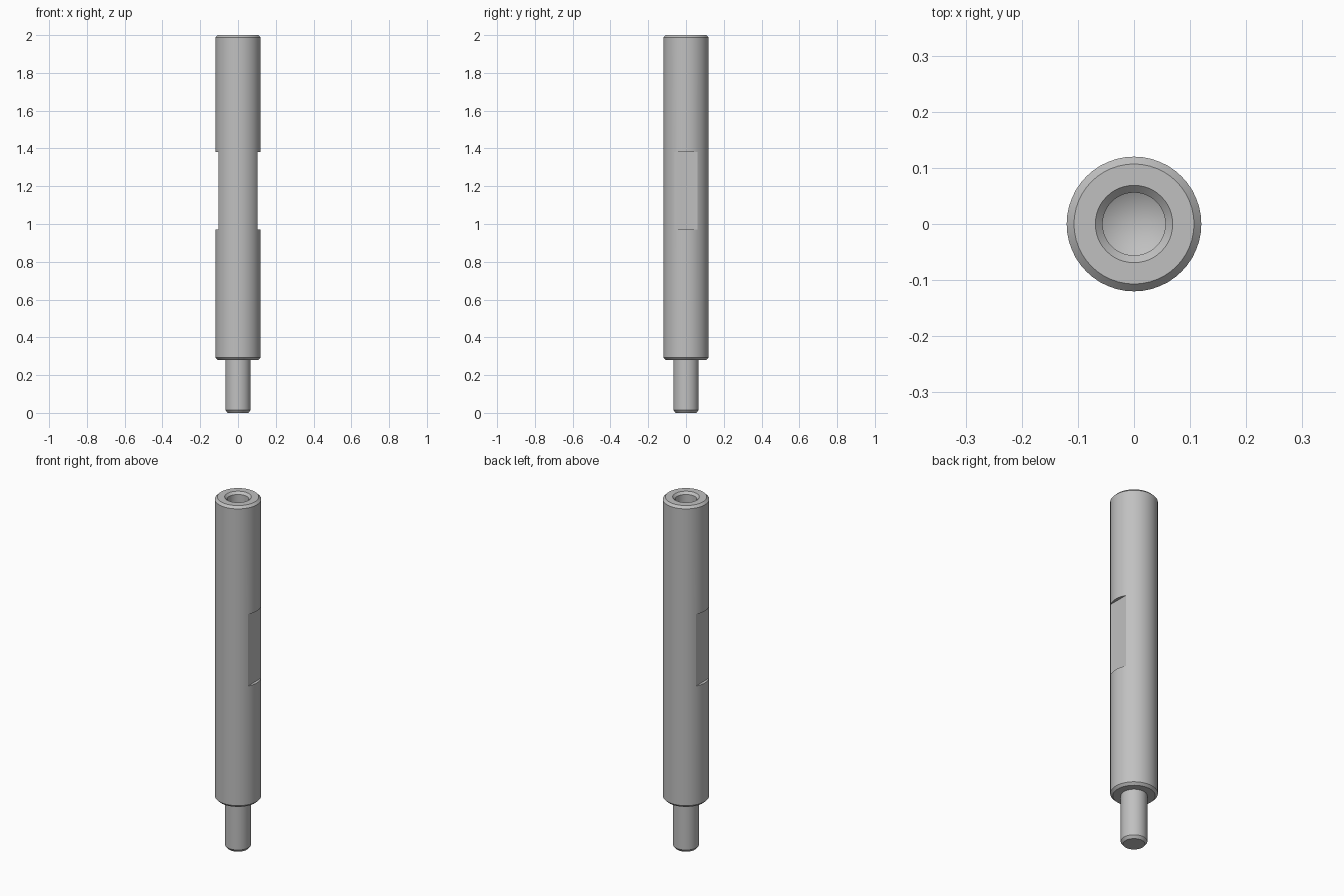
import bpy
import bmesh
import math

cube = bpy.data.objects.get("Cube")
if cube:
    bpy.data.objects.remove(cube, do_unlink=True)

SEGMENTS = 48
BODY_R = 0.12
FLAT_X = BODY_R * math.cos(math.radians(30))  # half distance across the wrench flats

steel = bpy.data.materials.new("light_grey_steel")
steel.use_nodes = True
colour = (0.53, 0.53, 0.53, 1)
steel.diffuse_color = colour
steel.node_tree.nodes["Principled BSDF"].inputs["Base Color"].default_value = colour


def ring(bm, radius, z, flat):
    """One ring of vertices; flat rings are cut off at the wrench flats."""
    verts = []
    for i in range(SEGMENTS):
        a = math.tau * i / SEGMENTS
        x, y = radius * math.cos(a), radius * math.sin(a)
        if flat:
            x = max(-FLAT_X, min(FLAT_X, x))
        verts.append(bm.verts.new((x, y, z)))
    return verts


def turned_part(name, profile):
    """Closed solid turned around z from (radius, height, flat) points."""
    bm = bmesh.new()
    rings = [ring(bm, *point) for point in profile]
    for low, high in zip(rings, rings[1:]):
        for i in range(SEGMENTS):
            j = (i + 1) % SEGMENTS
            bm.faces.new((low[i], low[j], high[j], high[i]))
    bmesh.ops.remove_doubles(bm, verts=bm.verts, dist=1e-5)
    bmesh.ops.dissolve_degenerate(bm, edges=bm.edges, dist=1e-5)
    # Merge coplanar strips into single flat faces
    bmesh.ops.dissolve_limit(bm, angle_limit=0.002, verts=bm.verts, edges=bm.edges)
    bmesh.ops.recalc_face_normals(bm, faces=bm.faces)
    mesh = bpy.data.meshes.new(name)
    bm.to_mesh(mesh)
    bm.free()
    mesh.materials.append(steel)
    obj = bpy.data.objects.new(name, mesh)
    bpy.context.collection.objects.link(obj)
    bpy.ops.object.select_all(action="DESELECT")
    obj.select_set(True)
    bpy.context.view_layer.objects.active = obj
    bpy.ops.object.shade_smooth_by_angle(angle=math.radians(30))
    return obj


# Spacer rod: chamfered stud, body with two wrench flats, countersunk blind hole
turned_part("spacer_rod", [
    (0, 0, False),
    (0.055, 0, False),
    (0.067, 0.015, False),
    (0.067, 0.28, False),
    (0.107, 0.28, False),
    (BODY_R, 0.293, False),
    (BODY_R, 0.97, False),
    (BODY_R, 0.97, True),
    (BODY_R, 1.38, True),
    (BODY_R, 1.38, False),
    (BODY_R, 1.987, False),
    (0.107, 2, False),
    (0.069, 2, False),
    (0.056, 1.987, False),
    (0.056, 1.65, False),
    (0, 1.618, False),
])
